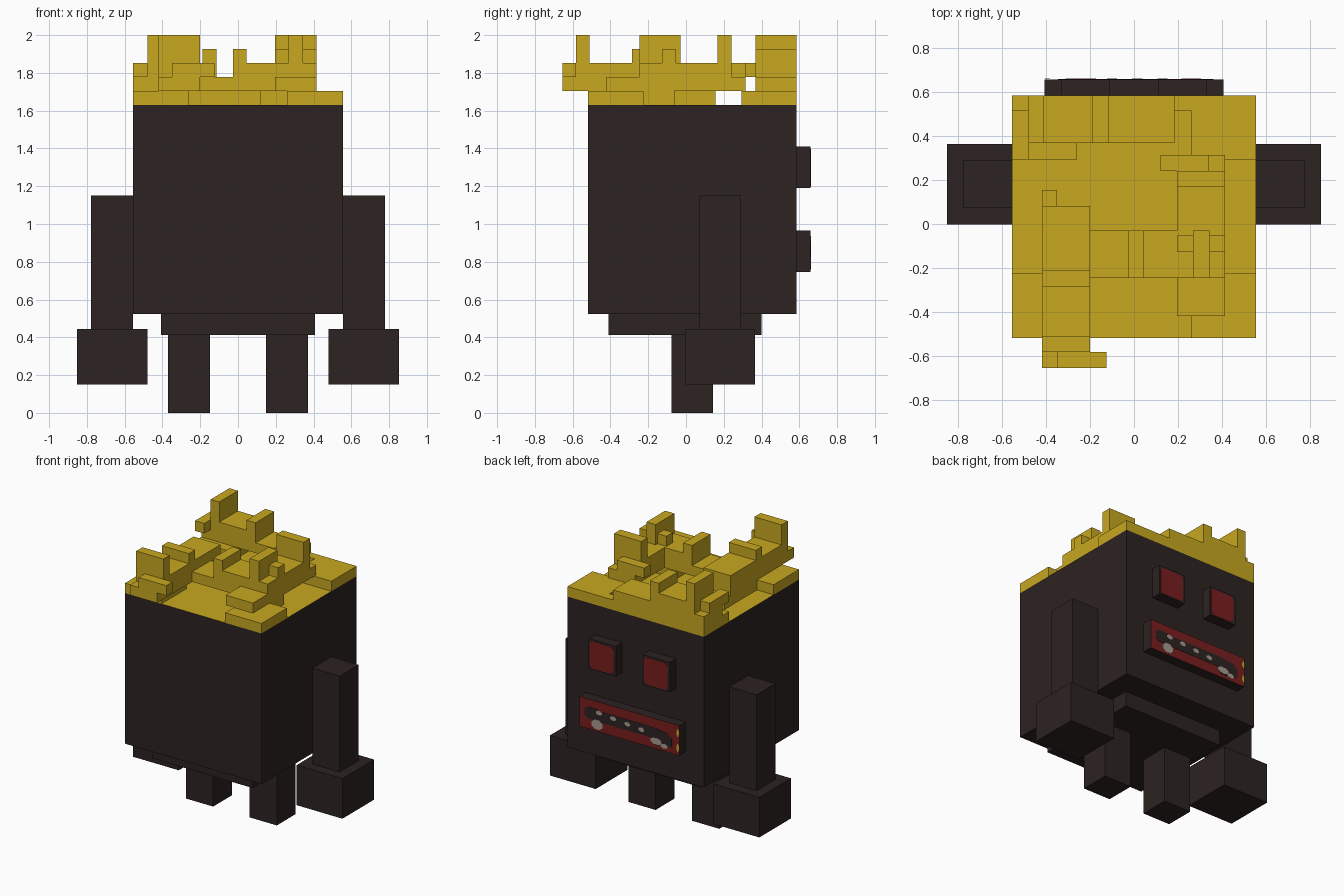
import bpy, bmesh, math
from mathutils import Vector

old = bpy.data.objects.get("Cube")
if old:
    bpy.data.objects.remove(old, do_unlink=True)


def material(name, rgb):
    m = bpy.data.materials.new(name)
    m.use_nodes = True
    m.diffuse_color = (*rgb, 1)
    m.node_tree.nodes["Principled BSDF"].inputs["Base Color"].default_value = (*rgb, 1)
    return m


DARK = material("dark brown", (0.026, 0.0165, 0.016))
GOLD = material("gold", (0.578, 0.392, 0.0144))
RED = material("dark red", (0.19, 0.013, 0.013))
GREY = material("tooth grey", (0.38, 0.33, 0.28))


def finish(name, bm, mats):
    bmesh.ops.recalc_face_normals(bm, faces=bm.faces)
    me = bpy.data.meshes.new(name)
    bm.to_mesh(me)
    bm.free()
    for m in mats:
        me.materials.append(m)
    bpy.context.scene.collection.objects.link(bpy.data.objects.new(name, me))


def add_box(bm, x0, x1, y0, y1, z0, z1):
    for v in bmesh.ops.create_cube(bm, size=1)["verts"]:
        v.co = Vector((x1 if v.co.x > 0 else x0,
                       y1 if v.co.y > 0 else y0,
                       z1 if v.co.z > 0 else z0))


def box(name, x, y, z, accent=None, direction=(0, 0, 1)):
    """Dark box; the face looking along direction takes the accent material."""
    bm = bmesh.new()
    add_box(bm, *sorted(x), *y, *z)
    bm.normal_update()
    if accent:
        for f in bm.faces:
            f.material_index = int(f.normal.dot(Vector(direction)) > 0.9)
    finish(name, bm, [DARK, accent] if accent else [DARK])


def plates(name, ovals, y, mat, power=1.0, sides=8):
    """Thin many-sided plates facing +y, each given as x, z, half width, half height."""
    bm = bmesh.new()
    for x, z, w, h in ovals:
        ring = []
        for i in range(sides):
            a = math.tau * (i + 0.5) / sides
            c, s = math.cos(a), math.sin(a)
            ring.append(bm.verts.new((x + w * math.copysign(abs(c) ** power, c), y,
                                      z + h * math.copysign(abs(s) ** power, s))))
        face = bm.faces.new(ring)
        for v in bmesh.ops.extrude_face_region(bm, geom=[face])["geom"]:
            if isinstance(v, bmesh.types.BMVert):
                v.co.y += 0.002
    finish(name, bm, [mat])


# Body with gold top
box("body", (-0.555, 0.555), (-0.52, 0.585), (0.523, 1.63), GOLD)
box("hip_slab", (-0.407, 0.407), (-0.41, 0.40), (0.412, 0.523))

# Limbs and eyes, on both sides
for side, s in (("left", 1), ("right", -1)):
    box(side + "_leg", (0.148 * s, 0.37 * s), (-0.077, 0.142), (0, 0.412))
    box(side + "_arm", (0.555 * s, 0.777 * s), (0.072, 0.29), (0.445, 1.15))
    box(side + "_hand", (0.48 * s, 0.852 * s), (-0.003, 0.364), (0.15, 0.445))
    box(side + "_eye_socket", (0.11 * s, 0.33 * s), (0.585, 0.659), (1.19, 1.41))
    plates(side + "_eye", [(0.22 * s + 0.005, 1.298, 0.098, 0.101)], 0.659, RED, 0.25)

# Mouth: red face, dark gap, a wavy row of teeth and gold flecks
box("mouth", (-0.407, 0.407), (0.585, 0.659), (0.745, 0.965), RED, (0, 1, 0))
plates("mouth_gap", [(0.01, 0.858, 0.34, 0.042), (0.30, 0.865, 0.065, 0.045),
                     (-0.26, 0.825, 0.09, 0.055)], 0.659, DARK, 0.6)
plates("large_teeth", [(0.26, 0.795, 0.048, 0.038), (-0.22, 0.802, 0.05, 0.025),
                       (-0.285, 0.783, 0.03, 0.018)], 0.660, GREY)
plates("small_teeth", [(0.245 - 0.115 * i, 0.885 - 0.01 * i, 0.025, 0.017)
                       for i in range(4)], 0.660, GREY)
plates("mouth_flecks", [(-0.396, z, 0.011, 0.03) for z in (0.80, 0.91)], 0.660, GOLD)


# Blocky gold hair, stacked in layers of equal height
def hair(name, *blocks):
    bm = bmesh.new()
    for x0, x1, y0, y1, low, high in blocks:
        add_box(bm, x0, x1, y0, y1, 1.63 + 0.074 * low, 1.63 + 0.074 * high)
    finish(name, bm, [GOLD])


for side, s in (("left", 1), ("right", -1)):
    x0, x1 = sorted((0.26 * s, 0.555 * s))
    hair(side + "_corner_hair", (x0, x1, -0.52, -0.225, 0, 1), (x0, x1, 0.293, 0.585, 0, 1))

hair("back_hair",
     (-0.26, 0.26, 0.518, 0.585, 0, 1),
     (-0.555, 0.184, 0.368, 0.585, 1, 2),
     (-0.48, -0.115, 0.368, 0.585, 2, 3),
     (-0.48, -0.41, 0.368, 0.585, 3, 5),
     (-0.188, -0.115, 0.368, 0.585, 3, 4),
     (-0.555, -0.48, 0.293, 0.518, 2, 3))
hair("front_hair",
     (-0.42, -0.20, -0.655, -0.51, 1, 2),
     (-0.35, -0.125, -0.655, -0.583, 2, 3),
     (-0.42, -0.20, -0.583, -0.51, 2, 5))
hair("right_hair",
     (-0.42, -0.20, -0.51, 0.083, 1, 3),
     (-0.42, -0.20, -0.285, -0.212, 3, 4),
     (-0.42, -0.35, -0.225, 0.155, 0, 1))
hair("middle_hair",
     (0.12, 0.415, -0.225, -0.06, 0, 1),
     (-0.20, 0.195, -0.247, -0.03, 1, 2),
     (0.045, 0.195, -0.247, -0.03, 2, 3),
     (-0.027, 0.045, -0.247, -0.03, 2, 4))
hair("left_hair",
     (0.195, 0.415, -0.42, 0.315, 1, 2),
     (0.195, 0.415, -0.247, 0.242, 2, 3),
     (0.12, 0.342, 0.242, 0.315, 2, 3))
hair("left_hair_tufts",
     (0.195, 0.415, 0.168, 0.242, 3, 5),
     (0.268, 0.343, -0.247, -0.03, 3, 5),
     (0.195, 0.415, -0.127, -0.052, 3, 4))
